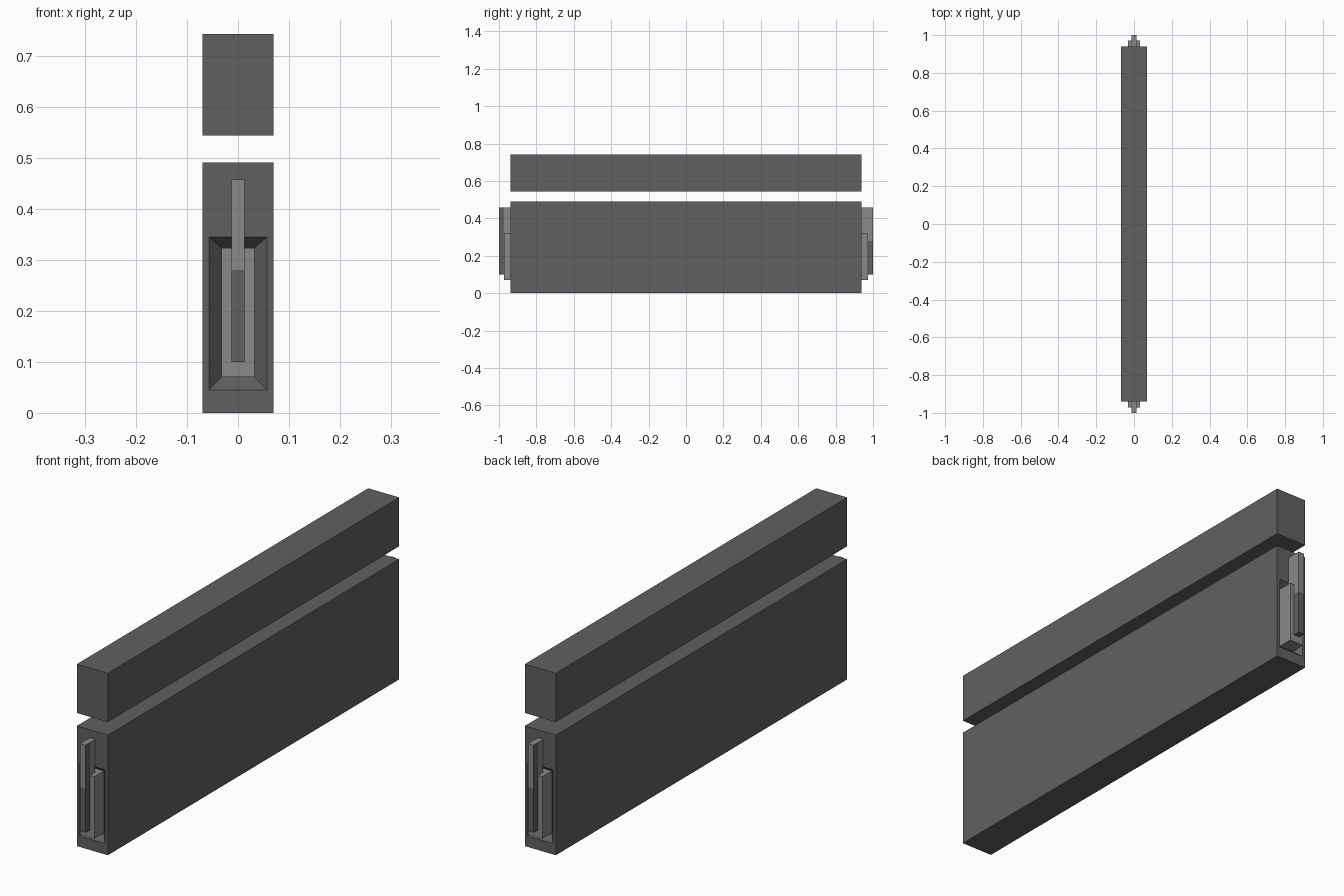
import bpy, bmesh
from mathutils import Matrix

if "Cube" in bpy.data.objects:
    bpy.data.objects.remove(bpy.data.objects["Cube"])


def material(name, v):
    m = bpy.data.materials.new(name)
    m.diffuse_color = (v, v, v, 1)
    m.use_nodes = True
    m.node_tree.nodes["Principled BSDF"].inputs["Base Color"].default_value = m.diffuse_color
    return m


DARK = material("dark grey", 0.118)
LIGHT = material("light grey", 0.255)


def loft(name, rings, mats, rule=None, turn=False):
    """Bridge a list of four-cornered rings and cap both ends."""
    bm = bmesh.new()
    loops = [[bm.verts.new(p) for p in ring] for ring in rings]
    for a, b in zip(loops, loops[1:]):
        for i in range(4):
            j = (i + 1) % 4
            bm.faces.new((a[i], a[j], b[j], b[i]))
    bm.faces.new(loops[0])
    bm.faces.new(loops[-1])
    bmesh.ops.recalc_face_normals(bm, faces=bm.faces)
    if rule:
        for f in bm.faces:
            f.material_index = rule(f)
    if turn:
        bm.transform(Matrix.Diagonal((-1, -1, 1, 1)))  # half turn about z
    me = bpy.data.meshes.new(name)
    bm.to_mesh(me)
    bm.free()
    for m in mats:
        me.materials.append(m)
    ob = bpy.data.objects.new(name, me)
    bpy.context.collection.objects.link(ob)
    return ob


def upright(w, z0, z1, y):
    return [(-w, y, z0), (w, y, z0), (w, y, z1), (-w, y, z1)]


def flat(w, y0, y1, z):
    return [(-w, y0, z), (w, y0, z), (w, y1, z), (-w, y1, z)]


END, FLOOR, BLOCK = 0.939, 0.910, 0.972

# Lower beam with a sloped recess in each end
loft("lower_beam", [
    upright(0.032, 0.07, 0.323, -FLOOR),
    upright(0.057, 0.045, 0.345, -END),
    upright(0.07, 0, 0.49, -END),
    upright(0.07, 0, 0.49, END),
    upright(0.057, 0.045, 0.345, END),
    upright(0.032, 0.07, 0.323, FLOOR)], [DARK])

# Upper rail
loft("upper_rail", [upright(0.07, 0.543, 0.742, y) for y in (-END, END)], [DARK])


def plate_rule(f):
    """Dark below the split and on one side, light elsewhere."""
    return 0 if f.calc_center_median().z < 0.28 or f.normal.x > 0.5 else 1


# End fittings, the back one being the front one turned half round
for side, turn in (("front", False), ("back", True)):
    loft(side + "_block", [upright(0.032, 0.07, 0.323, y) for y in (-BLOCK, -FLOOR)],
         [LIGHT], turn=turn)
    loft(side + "_post", [upright(0.013, 0.30, 0.457, y) for y in (-BLOCK, -END)],
         [LIGHT], turn=turn)
    loft(side + "_plate", [flat(0.013, -1, -BLOCK, z) for z in (0.10, 0.28, 0.457)],
         [DARK, LIGHT], plate_rule, turn)
